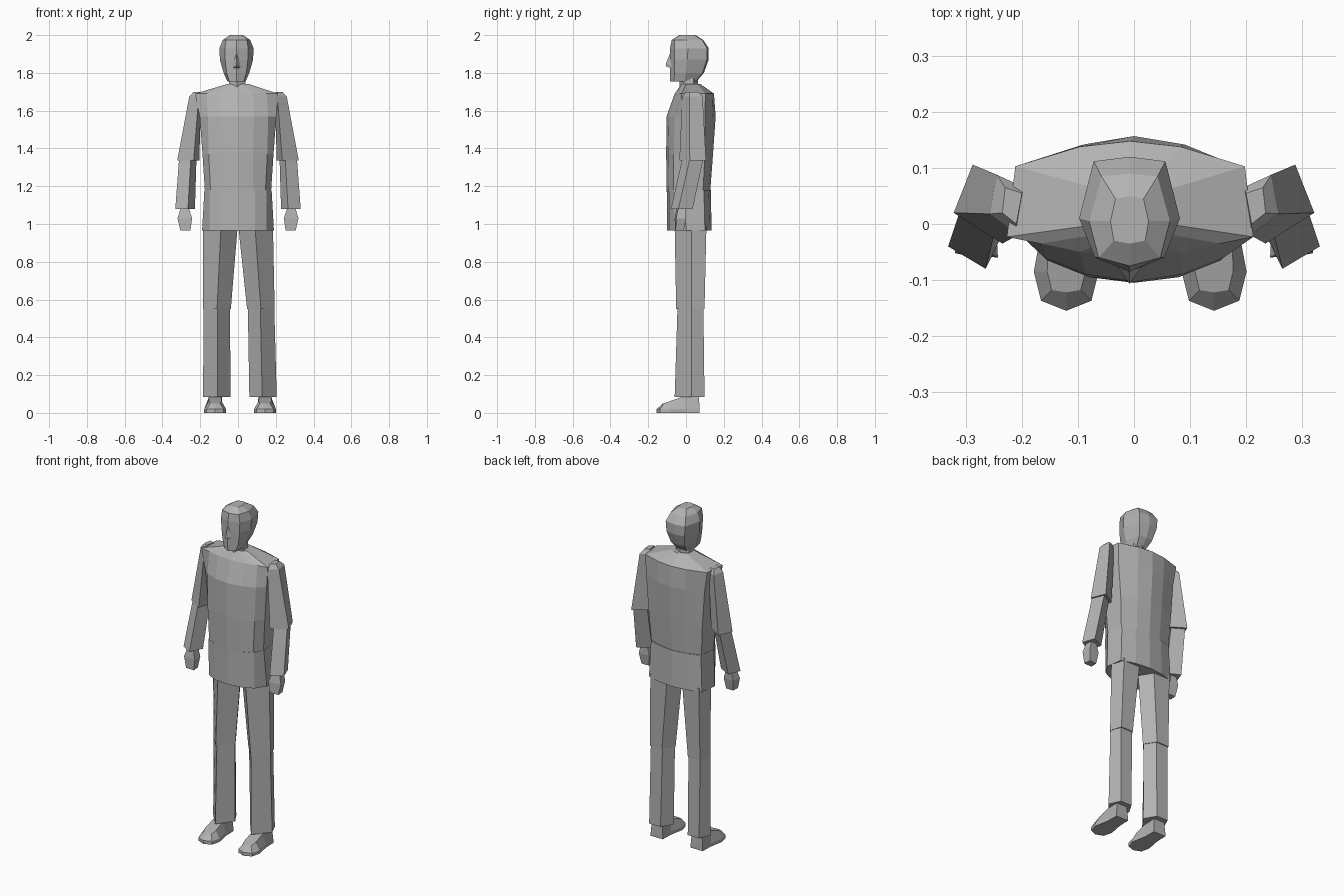
import bpy, bmesh

grey = bpy.data.materials.new("plain grey")
grey.diffuse_color = (0.45, 0.45, 0.45, 1)


def loft(name, rings):
    """Skin a stack of equal-length point rings and cap both ends."""
    bm = bmesh.new()
    rows = [[bm.verts.new(p) for p in ring] for ring in rings]
    n = len(rows[0])
    for a, b in zip(rows, rows[1:]):
        for i in range(n):
            j = (i + 1) % n
            bm.faces.new((a[i], a[j], b[j], b[i]))
    bm.faces.new(rows[0])
    bm.faces.new(rows[-1])
    bmesh.ops.recalc_face_normals(bm, faces=bm.faces)
    mesh = bpy.data.meshes.new(name)
    bm.to_mesh(mesh)
    bm.free()
    mesh.materials.append(grey)
    obj = bpy.data.objects.new(name, mesh)
    bpy.context.collection.objects.link(obj)
    return obj


def sym(half, z, cx=0.0):
    """Close a half outline, front centre to back centre, into a level ring."""
    right = [(x + cx, y, z) for x, y in half]
    left = [(cx - x, y, z) for x, y in reversed(half[1:-1])]
    return right + left


# Jacket: hem piece and upper body
loft("jacket_hem", [
    sym([(0, -.10), (.09, -.09), (.15, -.06), (.19, .0), (.175, .10), (.09, .125), (0, .135)], .965),
    sym([(0, -.10), (.09, -.09), (.15, -.065), (.178, -.01), (.165, .095), (.09, .12), (0, .132)], 1.18),
])
torso = loft("jacket_body", [
    sym([(0, -.102), (.08, -.092), (.145, -.065), (.175, -.01), (.165, .09), (.08, .118), (0, .128)], 1.17),
    sym([(0, -.105), (.08, -.095), (.155, -.065), (.188, -.015), (.178, .10), (.085, .13), (0, .143)], 1.37),
    sym([(0, -.103), (.085, -.09), (.16, -.06), (.203, -.02), (.193, .10), (.09, .142), (0, .157)], 1.57),
    sym([(0, -.06), (.09, -.05), (.16, -.035), (.22, -.023), (.205, .103), (.09, .138), (0, .148)], 1.69, -.007),
    sym([(0, -.025), (.025, -.022), (.045, -.015), (.06, .0), (.055, .06), (.03, .072), (0, .077)], 1.74),
])

# Neck
loft("neck", [
    sym([(0, -.035), (.045, -.01), (.045, .04), (0, .065)], 1.71, -.005),
    sym([(0, -.035), (.042, -.01), (.042, .04), (0, .06)], 1.80, -.005),
])

# Head: front centre, cheek, side, back corner, back centre
head_rows = [
    (1.755, -.085, .038, -.065, .048, -.01, .03, .05, .055),
    (1.80, -.086, .052, -.06, .068, .0, .045, .088, .095),
    (1.87, -.085, .06, -.06, .088, .008, .06, .11, .12),
    (1.93, -.085, .062, -.06, .09, .01, .064, .112, .12),
    (1.975, -.075, .055, -.06, .072, .005, .05, .085, .09),
    (2.00, -.035, .028, -.03, .034, .005, .025, .045, .05),
]
loft("head", [
    sym([(0, f), (cx, cy), (sx, sy), (bx, by), (0, b)], z, -.008)
    for z, f, cx, cy, sx, sy, bx, by, b in head_rows
])

# Nose: small wedge, widest at its base
loft("nose", [
    [(-.028, -.078, 1.825), (-.008, -.106, 1.835), (.012, -.078, 1.825)],
    [(-.028, -.078, 1.84), (-.008, -.107, 1.847), (.012, -.078, 1.84)],
    [(-.014, -.078, 1.90), (-.008, -.086, 1.90), (-.002, -.078, 1.90)],
])


def ring(points, z, s, shift=0.0):
    return [(s * x + shift, y, z) for x, y in points]


for side, s in (("left", -1), ("right", 1)):
    # Sleeves: turned boxes bent forward at the elbow
    loft(side + "_upper_sleeve", [
        ring([(.235, -.035), (.322, .02), (.288, .106), (.205, .055)], 1.335, s),
        ring([(.208, -.02), (.258, .018), (.245, .088), (.195, .065)], 1.675, s),
        ring([(.21, .0), (.235, .02), (.23, .065), (.2, .055)], 1.70, s),
    ])
    loft(side + "_lower_sleeve", [
        ring([(.265, -.08), (.332, -.04), (.305, .035), (.228, -.005)], 1.08, s),
        ring([(.25, -.02), (.312, .02), (.285, .092), (.22, .052)], 1.345, s),
    ])
    # Hand
    loft(side + "_hand", [
        ring([(.252, -.058), (.305, -.055), (.302, -.012), (.255, -.015)], .965, s),
        ring([(.243, -.06), (.32, -.052), (.312, .0), (.246, -.005)], 1.03, s),
        ring([(.262, -.05), (.302, -.04), (.298, .0), (.262, -.005)], 1.09, s),
    ])

    # Trousers: five-sided legs with a front crease
    d = .006 if s > 0 else .004
    loft(side + "_thigh", [
        ring([(.115, -.052), (.188, .03), (.165, .098), (.085, .098), (.042, .03)], .55, s, d),
        ring([(.09, -.06), (.185, .03), (.16, .108), (.05, .108), (.002, .03)], .985, s),
    ])
    loft(side + "_shin", [
        ring([(.118, -.06), (.195, .03), (.165, .098), (.09, .098), (.05, .03)], .085, s, .01),
        ring([(.112, -.045), (.186, .03), (.162, .092), (.085, .092), (.046, .03)], .56, s, d),
    ])

    # Shoe: sole outline, low welt, sloping upper
    cx = .132
    sole = [(0, -.155), (.045, -.137), (.058, -.085), (.042, .0), (.04, .072)]
    low = sole + [(-x, y) for x, y in reversed(sole[1:])]
    top = [(0, -.122, .05), (.026, -.118, .05), (.034, -.085, .062), (.032, -.02, .085), (.034, .068, .095)]
    upper = top + [(-x, y, z) for x, y, z in reversed(top[1:])]
    loft(side + "_shoe", [
        ring([(cx + x, y) for x, y in low], 0, s, .011),
        ring([(cx + x, y) for x, y in low], .02, s, .011),
        [(s * (cx + x) + .011, y, z) for x, y, z in upper],
    ])
